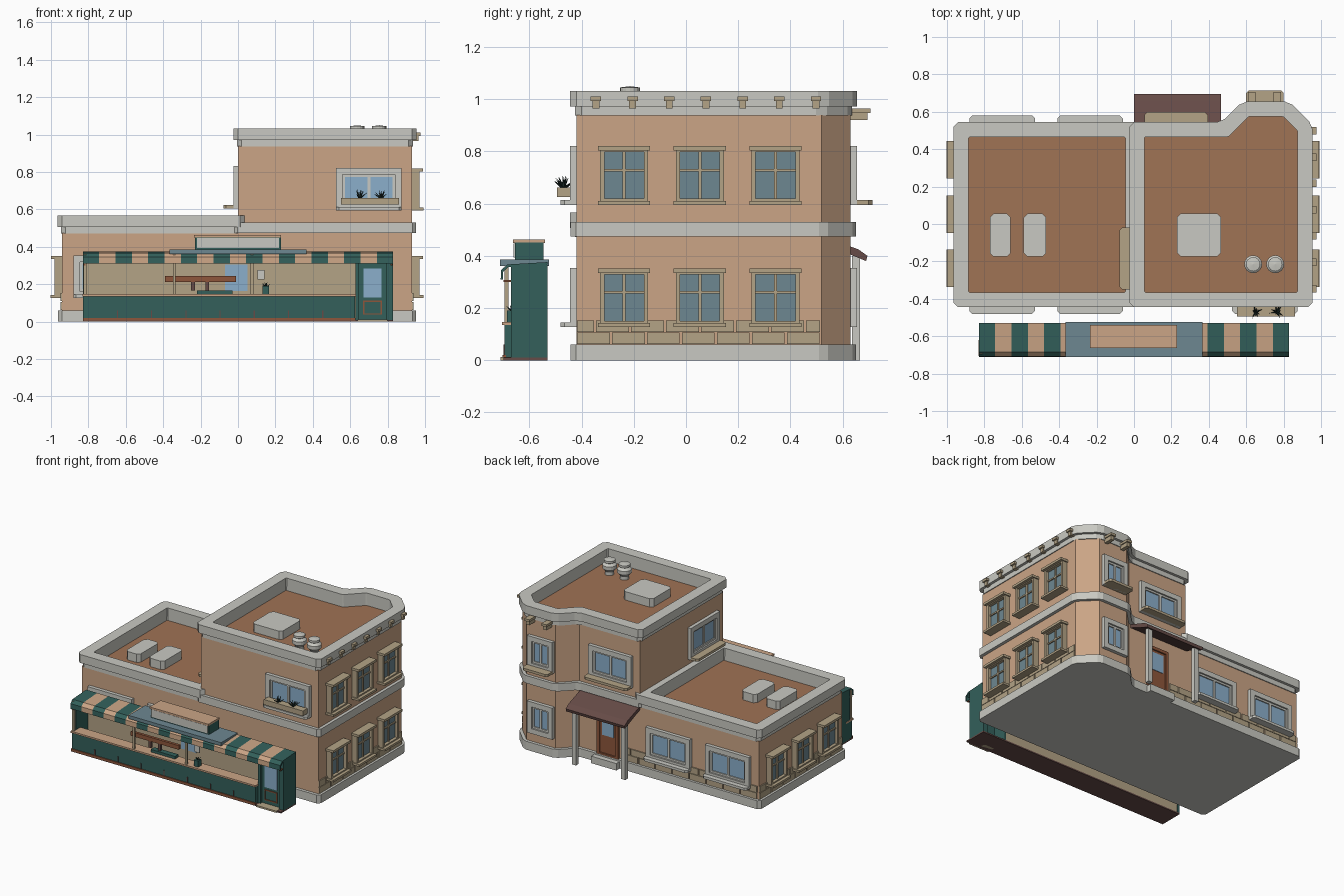
import bpy, bmesh, math, random
from mathutils import Matrix, Vector

if "Cube" in bpy.data.objects:
    bpy.data.objects.remove(bpy.data.objects["Cube"], do_unlink=True)
random.seed(4)


def material(name, code):
    srgb = [int(code[i:i + 2], 16) / 255 for i in (0, 2, 4)]
    col = [((c + 0.055) / 1.055) ** 2.4 for c in srgb] + [1]
    m = bpy.data.materials.new(name)
    m.use_nodes = True
    m.diffuse_color = col
    m.node_tree.nodes["Principled BSDF"].inputs["Base Color"].default_value = col
    return m


WALL = material("peach plaster", "CBA586")
ROOF = material("terracotta roof", "A07355")
TRIM = material("pale grey trim", "C9C9C2")
STONE = material("tan stone", "B3A386")
GLASS = material("blue glass", "8BAFCB")
SLATE = material("slate blue", "6D8791")
GREEN = material("deep green", "33605B")
BROWN = material("dark brown", "664B47")
RUST = material("rust wood", "8E563B")
PLANT = material("leaf green", "1F302C")

WORLD = Matrix()
# profile given in (y, z), extruded along x
SIDE = Matrix(((0, 0, 1, 0), (1, 0, 0, 0), (0, 1, 0, 0), (0, 0, 0, 1)))


def finish(name, bm, mats, m=WORLD):
    bmesh.ops.recalc_face_normals(bm, faces=bm.faces)
    me = bpy.data.meshes.new(name)
    bm.transform(m)
    bm.to_mesh(me)
    bm.free()
    for mat in mats:
        me.materials.append(mat)
    ob = bpy.data.objects.new(name, me)
    bpy.context.collection.objects.link(ob)
    return ob


def add_prism(bm, pts, z0, z1):
    lo = [bm.verts.new((x, y, z0)) for x, y in pts]
    hi = [bm.verts.new((x, y, z1)) for x, y in pts]
    n = len(pts)
    bm.faces.new(lo[::-1])
    bm.faces.new(hi)
    for i in range(n):
        j = (i + 1) % n
        bm.faces.new((lo[i], lo[j], hi[j], hi[i]))


def prism(name, pts, z0, z1, mat, m=WORLD, top=None):
    bm = bmesh.new()
    add_prism(bm, pts, z0, z1)
    ob = finish(name, bm, [mat] + ([top] if top else []), m)
    if top:
        for p in ob.data.polygons:
            p.material_index = int(p.normal.z > 0.9)
    return ob


def rect(x0, x1, y0, y1):
    return [(x0, y0), (x1, y0), (x1, y1), (x0, y1)]


def boxes(name, items, mat, m=WORLD):
    bm = bmesh.new()
    for x0, x1, y0, y1, z0, z1 in items:
        add_prism(bm, rect(x0, x1, y0, y1), z0, z1)
    return finish(name, bm, [mat], m)


def offset(pts, d):
    out, n = [], len(pts)
    for i in range(n):
        a, p, b = (Vector(pts[k % n]) for k in (i - 1, i, i + 1))
        e, f = (p - a).normalized(), (b - p).normalized()
        n1, n2 = Vector((e.y, -e.x)), Vector((f.y, -f.x))
        out.append(tuple(p + d * (n1 + n2) / (1 + n1.dot(n2))))
    return out


def chamfer(pts, c):
    out, n = [], len(pts)
    for i in range(n):
        a, p, b = (Vector(pts[k % n]) for k in (i - 1, i, i + 1))
        out += [tuple(p + c * (a - p).normalized()), tuple(p + c * (b - p).normalized())]
    return out


def ring(name, pts, outer, inner, z0, z1, mat):
    bm = bmesh.new()
    o, i = chamfer(offset(pts, outer), 0.025), chamfer(offset(pts, inner), 0.006)
    rows = [[bm.verts.new((x, y, z)) for x, y in q]
            for q, z in ((o, z0), (o, z1), (i, z1), (i, z0))]
    for r in range(4):
        a, b = rows[r], rows[(r + 1) % 4]
        for k in range(len(o)):
            j = (k + 1) % len(o)
            bm.faces.new((a[k], a[j], b[j], b[k]))
    finish(name, bm, [mat])


def on_wall(x, y, z, angle):
    return Matrix.Translation((x, y, z)) @ Matrix.Rotation(math.radians(angle), 4, "Z")


# Building bodies, base, bands and parapets
low = rect(-0.94, 0.01, -0.42, 0.52)
bump = [(0.93, 0.52), (0.82, 0.63), (0.59, 0.63), (0.48, 0.52)]
tall = [(0, -0.42), (0.93, -0.42)] + bump + [(0, 0.52)]
whole = [(-0.94, -0.42), (0.93, -0.42)] + bump + [(-0.94, 0.52)]
prism("low_wing", low, 0.03, 0.475, WALL, top=ROOF)
prism("tall_block", tall, 0.03, 0.94, WALL, top=ROOF)
prism("base_plinth", chamfer(offset(whole, 0.022), 0.02), 0, 0.06, TRIM)
prism("middle_band", chamfer(offset(tall, 0.022), 0.02), 0.475, 0.53, TRIM)
for name, pts, z in (("low", low, 0.475), ("tall", tall, 0.94)):
    ring(name + "_frieze", pts, 0.006, -0.05, z - 0.003, z + 0.034, TRIM)
    ring(name + "_parapet", pts, 0.025, -0.055, z + 0.032, z + 0.092, TRIM)


# Windows, built facing -y and turned onto their wall
def frame(w, h, t, d):
    return [(-w, -w + t, -d, 0, -h, h), (w - t, w, -d, 0, -h, h),
            (-w + t, w - t, -d, 0, h - t, h), (-w + t, w - t, -d, 0, -h, -h + t)]


def grey_window(name, x, y, z, angle, width, sill_mat, sill=0.06):
    m, w, h = on_wall(x, y, z, angle), width / 2, 0.113
    boxes(name + "_frame", frame(w, h, 0.035, 0.025), TRIM, m)
    iw, ih = w - 0.035, h - 0.035
    boxes(name + "_sash", frame(iw, ih, 0.013, 0.014)
          + [(-0.008, 0.008, -0.014, 0, -ih, ih)], TRIM, m)
    boxes(name + "_glass", [(-iw, iw, -0.006, 0, -ih, ih)], GLASS, m)
    if sill:
        prism(name + "_sill", chamfer(rect(-w, w, -sill, 0), 0.015), -h, -h + 0.018, sill_mat, m)


def tan_window(name, x, y, z, angle):
    m = on_wall(x, y, z, angle)
    boxes(name + "_frame", frame(0.092, 0.105, 0.016, 0.04)
          + [(-0.1, 0.1, -0.06, 0, 0.095, 0.112), (-0.1, 0.1, -0.062, 0, -0.113, -0.098),
             (-0.006, 0.006, -0.026, 0, -0.1, 0.1), (-0.08, 0.08, -0.026, 0, 0.015, 0.025)], STONE, m)
    boxes(name + "_glass", [(-0.08, 0.08, -0.018, 0, -0.1, 0.1)], SLATE, m)


for i, y in enumerate((-0.237, 0.053, 0.343)):
    tan_window(f"right_lower_window_{i}", 0.93, y, 0.24, 90)
    tan_window(f"right_upper_window_{i}", 0.93, y, 0.708, 90)
    tan_window(f"left_window_{i}", -0.94, y, 0.24, -90)
for i, x in enumerate((-0.705, -0.235)):
    grey_window(f"front_low_window_{i}", x, -0.42, 0.24, 0, 0.35, TRIM)
    grey_window(f"back_low_window_{i}", x, 0.52, 0.24, 180, 0.35, TRIM)
grey_window("front_upper_window", 0.7, -0.42, 0.708, 0, 0.35, TRIM)
grey_window("back_upper_window", 0.225, 0.52, 0.708, 180, 0.34, STONE, 0.078)
grey_window("wing_overlook_window", 0, -0.185, 0.718, -90, 0.33, STONE, 0.078)
grey_window("bump_upper_window", 0.7, 0.63, 0.708, 180, 0.2, STONE, 0.085)
grey_window("bump_lower_window", 0.7, 0.63, 0.24, 180, 0.2, TRIM, 0)


# Stone courses at the foot of the walls
def courses(name, m, length):
    items = []
    for row in range(2):
        u = -0.06 * row
        while u < length:
            a, b = max(u, 0), min(u + 0.13, length)
            if b - a > 0.01:
                items.append((a + 0.002, b - 0.002, -0.008, 0, 0.062 + row * 0.047, 0.106 + row * 0.047))
            u += 0.134
    boxes(name, items, STONE, m)


courses("right_stone_courses", on_wall(0.93, -0.42, 0, 90), 0.935)
courses("left_stone_courses", on_wall(-0.94, 0.52, 0, -90), 0.935)
courses("back_stone_courses", on_wall(0.14, 0.52, 0, 180), 1.07)

# Cornice brackets
for i in range(7):
    m = on_wall(0.93, -0.345 + i * 0.1405, 0.965, 90)
    boxes(f"right_bracket_{i}", [(-0.013, 0.013, -0.034, 0, 0, 0.03),
                                 (-0.02, 0.02, -0.045, 0, 0.028, 0.045)], STONE, m)
for i, x in enumerate((0.63, 0.765)):
    m = on_wall(x, 0.63, 0.92, 180)
    boxes(f"back_bracket_{i}", [(-0.013, 0.013, -0.065, 0, 0, 0.03),
                                (-0.02, 0.02, -0.076, 0, 0.028, 0.045)], STONE, m)

# Rooftop hatches and vents
for name, x0, x1, z in (("big_hatch", 0.23, 0.465, 0.94), ("small_hatch_a", -0.77, -0.66, 0.475),
                        ("small_hatch_b", -0.59, -0.47, 0.475)):
    prism(name, chamfer(rect(x0, x1, -0.175, 0.055), 0.02), z, z + 0.06, TRIM)
for i, x in enumerate((0.637, 0.755)):
    bm = bmesh.new()
    prof = [(0, 0), (0.03, 0), (0.03, 0.025), (0.048, 0.045), (0.048, 0.07),
            (0.03, 0.085), (0.038, 0.09), (0.038, 0.105), (0, 0.11)]
    vs = [bm.verts.new((r, 0, z)) for r, z in prof]
    es = [bm.edges.new(p) for p in zip(vs, vs[1:])]
    bmesh.ops.spin(bm, geom=vs + es, axis=(0, 0, 1), cent=(0, 0, 0), steps=16, angle=math.tau)
    bmesh.ops.remove_doubles(bm, verts=bm.verts, dist=0.0005)
    finish(f"roof_vent_{i}", bm, [TRIM], Matrix.Translation((x, -0.215, 0.94)))

# Back door with canopy
door = on_wall(0.245, 0.52, 0.21, 180)
boxes("back_door_frame", frame(0.085, 0.16, 0.022, 0.02), RUST, door)
boxes("back_door_panel", [(-0.07, 0.07, -0.01, 0, -0.15, 0.15)], RUST, door)
boxes("back_door_glass", [(-0.045, 0.045, -0.014, 0, -0.01, 0.12)], GLASS, door)
boxes("back_door_step", [(-0.1, 0.1, -0.06, 0, -0.21, -0.16)], TRIM, door)
prism("back_canopy", [(0.52, 0.45), (0.69, 0.38), (0.695, 0.4), (0.66, 0.425), (0.52, 0.475)],
      0, 0.465, BROWN, SIDE)
boxes("canopy_posts", [(x - 0.016, x + 0.016, 0.635, 0.667, 0, 0.4) for x in (0.03, 0.42)], TRIM)


# Window planter
def plant(name, x, y, z, size):
    bm = bmesh.new()
    for k in range(12):
        tilt = Matrix.Rotation(k * 2.4, 4, "Z") @ Matrix.Rotation(random.uniform(0.2, 1.15), 4, "Y")
        bmesh.ops.create_cone(bm, segments=4, radius1=size * 0.12, radius2=0, depth=size, cap_ends=True,
                              matrix=tilt @ Matrix.Translation((0, 0, size / 2)))
    finish(name, bm, [PLANT], Matrix.Translation((x, y, z)))


boxes("window_planter", [(0.55, 0.86, -0.495, -0.445, 0.625, 0.662)], STONE)
for i, x in enumerate((0.65, 0.765)):
    plant(f"planter_plant_{i}", x, -0.47, 0.658, 0.05)

# Market stall: floor, walls and counter
boxes("stall_floor", [(-0.83, 0.83, -0.7, -0.53, 0, 0.01)], BROWN)
boxes("stall_back_wall", [(-0.81, 0.64, -0.54, -0.53, 0.01, 0.365)], STONE)
boxes("stall_side_walls", [(-0.83, -0.812, -0.67, -0.53, 0.01, 0.365), (0.795, 0.83, -0.67, -0.53, 0.01, 0.365),
                           (0.628, 0.648, -0.67, -0.53, 0.01, 0.365)], GREEN)
boxes("counter_body", [(-0.828, 0.626, -0.695, -0.64, 0.01, 0.135)], GREEN)
boxes("counter_top", [(-0.832, 0.63, -0.705, -0.62, 0.135, 0.147)], WALL)
boxes("counter_kickboard", [(-0.83, 0.628, -0.702, -0.69, 0.005, 0.02)], RUST)
boxes("counter_battens", [(x - 0.003, x + 0.003, -0.7, -0.69, 0.02, 0.06)
                          for x in (-0.645 + 0.183 * k for k in range(7))], BROWN)
boxes("stall_posts", [(x - 0.007, x + 0.007, -0.695, -0.68, 0.147, 0.36) for x in (-0.34, 0.075, -0.818)], STONE)
boxes("stall_back_window", [(-0.07, 0.05, -0.546, -0.538, 0.165, 0.305)], GLASS)
boxes("stall_awning_stays", [(0.815, 0.825, -0.7, -0.67, 0.3, 0.307), (-0.825, -0.815, -0.7, -0.67, 0.3, 0.307)], RUST)

# Stall door
boxes("stall_door", [(0.648, 0.795, -0.652, -0.635, 0.01, 0.31), (0.648, 0.795, -0.66, -0.53, 0.31, 0.365)], GREEN)
boxes("stall_door_glass", [(0.67, 0.768, -0.657, -0.65, 0.13, 0.285)], GLASS)
boxes("stall_door_moulding", frame(0.05, 0.038, 0.007, 0.006), RUST, on_wall(0.719, -0.652, 0.075, 0))
boxes("stall_door_step", [(0.64, 0.8, -0.71, -0.65, 0, 0.012)], STONE)

# Striped awning, slab and sign box
skin = [(-0.71, 0.31), (-0.708, 0.345), (-0.685, 0.367), (-0.53, 0.376),
        (-0.53, 0.366), (-0.68, 0.357), (-0.7, 0.34), (-0.702, 0.31)]
step = 1.66 / 19
for i in range(19):
    x = -0.83 + i * step
    prism(f"awning_stripe_{i}", skin, x, x + step, WALL if i % 2 else GREEN, SIDE)
boxes("stall_roof_slab", [(-0.367, 0.365, -0.712, -0.525, 0.362, 0.386)], SLATE)
boxes("sign_box", [(-0.23, 0.23, -0.655, -0.545, 0.386, 0.452)], GREEN)
boxes("sign_face", [(-0.22, 0.22, -0.661, -0.654, 0.394, 0.448)], TRIM)
boxes("sign_cap", [(-0.235, 0.23, -0.663, -0.54, 0.45, 0.463)], WALL)

# Goods on the counter
boxes("serving_board", [(-0.39, -0.01, -0.655, -0.635, 0.213, 0.243)], RUST)
boxes("serving_tray", [(-0.22, -0.03, -0.67, -0.63, 0.147, 0.166)], GREEN)
boxes("serving_jars", [(x - 0.01, x + 0.01, -0.655, -0.635, 0.166, 0.213) for x in (-0.24, -0.165)], BROWN)
boxes("menu_card", [(0.105, 0.142, -0.64, -0.632, 0.225, 0.275)], TRIM)
boxes("counter_pot", [(0.13, 0.165, -0.685, -0.65, 0.147, 0.19)], GREEN)
plant("counter_plant", 0.148, -0.667, 0.185, 0.03)
